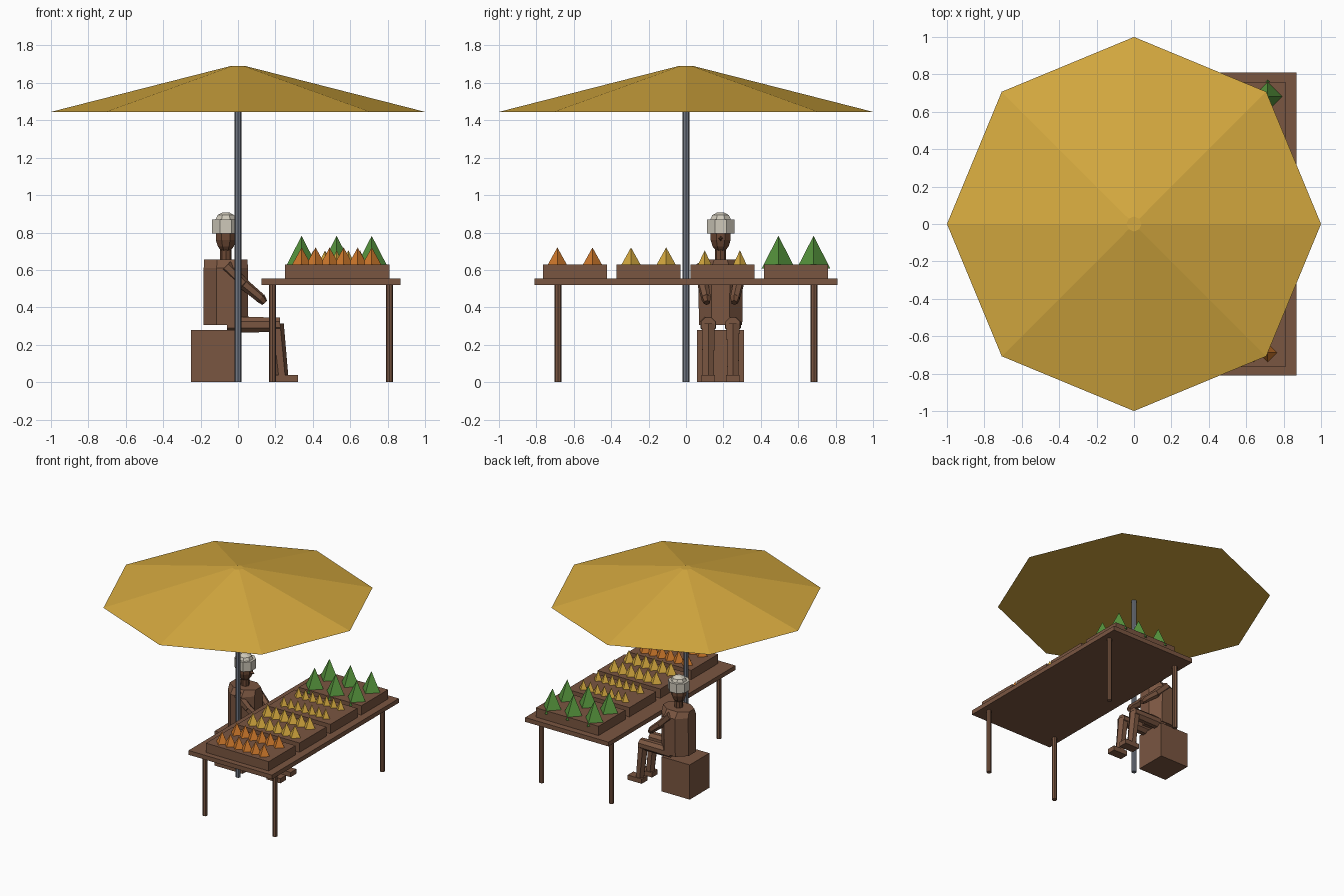
import bpy, bmesh
from math import radians
from mathutils import Vector, Matrix

if "Cube" in bpy.data.objects:
    bpy.data.objects.remove(bpy.data.objects["Cube"], do_unlink=True)


def make_material(name, rgb):
    m = bpy.data.materials.new(name)
    m.use_nodes = True
    m.diffuse_color = (*rgb, 1)
    m.node_tree.nodes["Principled BSDF"].inputs["Base Color"].default_value = (*rgb, 1)
    return m


canvas = make_material("golden_yellow", (0.67, 0.40, 0.05))
wood = make_material("brown", (0.195, 0.093, 0.053))
skin = make_material("dark_brown_skin", (0.15, 0.066, 0.035))
metal = make_material("grey_metal", (0.17, 0.19, 0.23))
orange = make_material("orange", (0.62, 0.19, 0.025))
green = make_material("green", (0.09, 0.29, 0.045))
cloth = make_material("pale_cloth", (0.62, 0.58, 0.49))


def finish(name, bm, mat):
    me = bpy.data.meshes.new(name)
    bm.to_mesh(me)
    bm.free()
    me.materials.append(mat)
    ob = bpy.data.objects.new(name, me)
    bpy.context.scene.collection.objects.link(ob)
    return ob


def box(name, lo, hi, mat):
    lo, hi = Vector(lo), Vector(hi)
    bm = bmesh.new()
    bmesh.ops.create_cube(bm, size=1, matrix=Matrix.Translation((lo + hi) / 2)
                          @ Matrix.Diagonal((*(hi - lo), 1)))
    return finish(name, bm, mat)


def add_rod(bm, a, b, r1, r2, sides, turn=0):
    a, b = Vector(a), Vector(b)
    d = b - a
    rot = d.to_track_quat('Z', 'Y').to_matrix().to_4x4()
    spin = Matrix.Rotation(radians(turn), 4, 'Z')
    bmesh.ops.create_cone(bm, cap_ends=True, segments=sides, radius1=r1, radius2=r2,
                          depth=d.length, matrix=Matrix.Translation((a + b) / 2) @ rot @ spin)


def rod(name, a, b, r1, r2, sides, mat, turn=0):
    bm = bmesh.new()
    add_rod(bm, a, b, r1, r2, sides, turn)
    return finish(name, bm, mat)


def lathe(name, centre, rings, sides, mat, turn=0):
    """Stack of flat-faced rings: (height, x radius, y radius)."""
    bm = bmesh.new()
    loops = []
    for z, rx, ry in rings:
        loop = []
        for i in range(sides):
            v = Matrix.Rotation(radians(turn + 360 * i / sides), 3, 'Z') @ Vector((1, 0, 0))
            loop.append(bm.verts.new((centre[0] + v.x * rx, centre[1] + v.y * ry, z)))
        loops.append(loop)
    for low, high in zip(loops, loops[1:]):
        for i in range(sides):
            j = (i + 1) % sides
            bm.faces.new((low[i], low[j], high[j], high[i]))
    bm.faces.new(loops[0][::-1])
    bm.faces.new(loops[-1])
    return finish(name, bm, mat)


# Parasol
rod("parasol_canopy", (0, 0, 1.445), (0, 0, 1.69), 1.0, 0.04, 8, canvas)
rod("parasol_pole", (0, 0, 0), (0, 0, 1.46), 0.02, 0.02, 8, metal)

# Table
box("table_top", (0.125, -0.81, 0.52), (0.87, 0.81, 0.555), wood)
for x, x_name in ((0.185, "inner"), (0.81, "outer")):
    for y, y_name in ((-0.685, "front"), (0.685, "back")):
        rod(f"table_leg_{x_name}_{y_name}", (x, y, 0), (x, y, 0.53), 0.019, 0.019, 8, wood)

# Crates with two rows of produce each: columns, radius, base, tip, colour
goods = (("orange_produce", 6, 0.05, 0.63, 0.72, orange),
         ("yellow_produce", 6, 0.05, 0.63, 0.72, canvas),
         ("small_yellow_produce", 7, 0.035, 0.63, 0.705, canvas),
         ("green_produce", 3, 0.09, 0.607, 0.782, green))
for k, (name, columns, radius, base, tip, mat) in enumerate(goods):
    y = -0.594 + 0.394 * k
    box(f"crate_{k + 1}", (0.25, y - 0.171, 0.555), (0.81, y + 0.171, 0.63), wood)
    bm = bmesh.new()
    for row in (-0.094, 0.094):
        for c in range(columns):
            x = 0.34 + 0.375 * c / (columns - 1)
            add_rod(bm, (x, y + row, base), (x, y + row, tip), radius, 0, 4)
    finish(name, bm, mat)

# Seat
cx, cy = -0.065, 0.185
box("stool", (-0.25, 0.06, 0), (0, 0.31, 0.28), wood)

# Seated vendor
lathe("torso", (cx, cy), [(0.305, 0.13, 0.125), (0.61, 0.128, 0.13), (0.655, 0.125, 0.09)],
      8, wood, 22.5)
rod("neck", (cx, cy, 0.64), (cx, cy, 0.72), 0.03, 0.03, 8, skin)
lathe("head", (cx, cy), [(0.70, 0.025, 0.025), (0.725, 0.046, 0.046), (0.76, 0.058, 0.058),
                         (0.80, 0.058, 0.058), (0.84, 0.04, 0.04)], 8, skin, 22.5)
rod("nose", (-0.015, cy, 0.768), (0.015, cy, 0.768), 0.014, 0.004, 4, skin)
lathe("cap_band", (cx, cy), [(0.795, 0.08, 0.08), (0.87, 0.08, 0.08)], 8, cloth, 22.5)
lathe("cap_crown", (cx, cy), [(0.868, 0.06, 0.06), (0.893, 0.048, 0.048), (0.908, 0.018, 0.018)],
      8, cloth, 22.5)
for s, side in ((-1, "right"), (1, "left")):
    shoulder = (cx, cy + s * 0.1, 0.62)
    elbow = (0.03, cy + s * 0.095, 0.525)
    wrist = (0.12, cy + s * 0.077, 0.45)
    rod(f"upper_arm_{side}", shoulder, elbow, 0.034, 0.03, 6, wood)
    rod(f"forearm_{side}", elbow, wrist, 0.03, 0.026, 6, wood)
    rod(f"hand_{side}", wrist, (0.142, cy + s * 0.073, 0.425), 0.028, 0.018, 6, skin)
    y = cy + s * 0.066
    rod(f"thigh_{side}", (-0.06, y, 0.307), (0.225, y, 0.307), 0.046, 0.042, 8, wood, 22.5)
    rod(f"shin_{side}", (0.205, y, 0.31), (0.235, y, 0.03), 0.04, 0.034, 6, wood)
    box(f"foot_{side}", (0.195, y - 0.036, 0), (0.32, y + 0.036, 0.038), wood)
